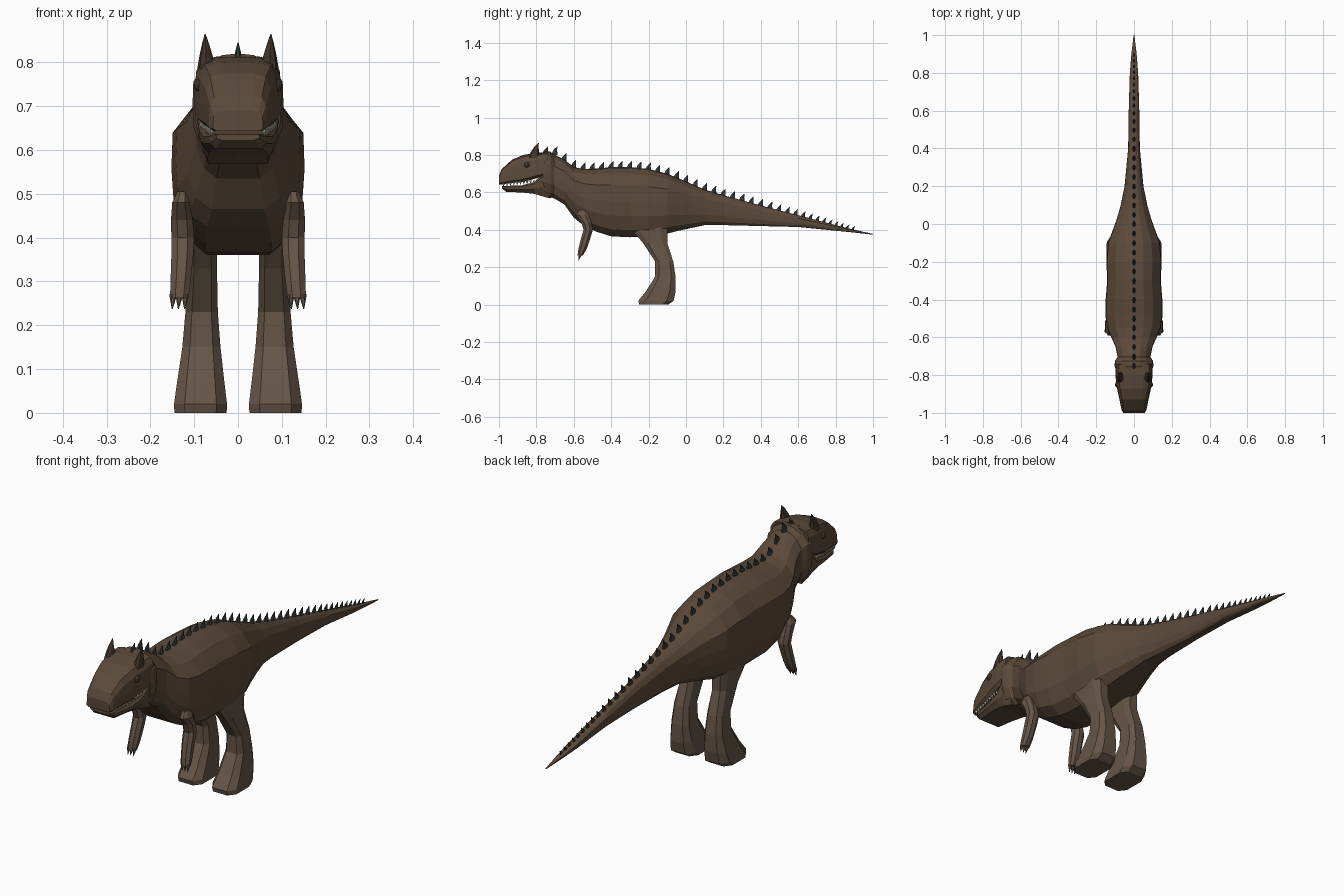
import bpy, bmesh
from math import sin, cos, pi
from mathutils import Vector

if "Cube" in bpy.data.objects:
    bpy.data.objects.remove(bpy.data.objects["Cube"])


def material(name, rgb):
    m = bpy.data.materials.new(name)
    m.diffuse_color = (*rgb, 1)
    m.use_nodes = True
    m.node_tree.nodes["Principled BSDF"].inputs["Base Color"].default_value = m.diffuse_color
    return m


HIDE = material("hide", (0.105, 0.068, 0.042))
LEG = material("leg_hide", (0.13, 0.09, 0.062))
SPIKE = material("spike_grey", (0.035, 0.04, 0.04))
HORN = material("horn_brown", (0.05, 0.033, 0.022))
TOOTH = material("tooth", (0.75, 0.72, 0.62))


def add_loft(bm, rings):
    loops = [[bm.verts.new(p) for p in r] for r in rings]
    n = len(loops[0])
    for a, b in zip(loops, loops[1:]):
        for i in range(n):
            j = (i + 1) % n
            bm.faces.new((a[i], a[j], b[j], b[i]))
    bm.faces.new(loops[0])
    bm.faces.new(loops[-1])


def make(name, lofts, mat, mirror=False, smooth=None):
    bm = bmesh.new()
    for rings in lofts:
        add_loft(bm, rings)
    bmesh.ops.recalc_face_normals(bm, faces=bm.faces)
    me = bpy.data.meshes.new(name)
    bm.to_mesh(me)
    bm.free()
    ob = bpy.data.objects.new(name, me)
    bpy.context.collection.objects.link(ob)
    me.materials.append(mat)
    if mirror:
        ob.modifiers.new("mirror", 'MIRROR')
    if smooth:
        bpy.ops.object.select_all(action='DESELECT')
        ob.select_set(True)
        bpy.context.view_layer.objects.active = ob
        bpy.ops.object.shade_smooth_by_angle(angle=smooth)
    return ob


def along_y(stations, half):
    """Stations (y, half width, top, bottom) with a mirrored half section."""
    full = half + [(-x, z) for x, z in reversed(half[1:-1])]
    return [[(x * w, y, b + z * (t - b)) for x, z in full] for y, w, t, b in stations]


def along_z(stations, c=0.28):
    """Stations (z, y0, y1, x0, x1) as chamfered rectangles."""
    shape = [(c, 0), (1 - c, 0), (1, c), (1, 1 - c), (1 - c, 1), (c, 1), (0, 1 - c), (0, c)]
    return [[(x0 + u * (x1 - x0), y0 + v * (y1 - y0), z) for u, v in shape]
            for z, y0, y1, x0, x1 in stations]


def spine_cone(path, n=6):
    """Rings (centre, x radius, y radius) laid flat in z."""
    return [[(cx + rx * cos(2 * pi * i / n), cy + ry * sin(2 * pi * i / n), cz)
             for i in range(n)] for (cx, cy, cz), rx, ry in path]


# Body, neck and tail
TORSO = [(0, 1), (.35, .985), (.67, .91), (.98, .74), (1, .5), (.97, .3), (.8, .1), (.5, 0), (0, 0)]
body = [(-.77, .085, .80, .60), (-.70, .088, .80, .565), (-.65, .098, .775, .535),
        (-.60, .12, .735, .465), (-.55, .142, .725, .425), (-.48, .152, .727, .39),
        (-.40, .15, .735, .365), (-.30, .142, .735, .36), (-.20, .146, .725, .365),
        (-.10, .138, .70, .38), (-.04, .115, .675, .395), (.03, .09, .645, .41),
        (.10, .07, .615, .425), (.20, .05, .585, .425), (.40, .031, .53, .42),
        (.60, .028, .478, .415), (.80, .022, .425, .395), (.90, .014, .40, .385),
        (1.0, .002, .378, .374)]
make("body_and_tail", [along_y(body, TORSO)], HIDE)

# Collar fold behind the skull
collar = [(-.765, .098, .812, .59), (-.75, .104, .82, .575), (-.725, .10, .818, .57), (-.70, .085, .795, .575)]
make("neck_collar", [along_y(collar, TORSO)], HIDE)

# Skull with upper jaw
SKULL = [(0, 1), (.5, .99), (.82, .93), (.97, .72), (1, .4), (1, .1), (.85, 0), (0, 0)]
skull = [(-1.0, .057, .69, .643), (-.985, .066, .725, .643), (-.93, .077, .775, .65),
         (-.87, .09, .80, .656), (-.80, .099, .812, .675), (-.74, .098, .814, .695)]
make("skull", [along_y(skull, SKULL)], HIDE)

# Lower jaw
JAW = [(0, 1), (.9, 1), (1, .85), (.97, .4), (.75, 0), (0, 0)]
jaw = [(-.985, .05, .635, .622), (-.96, .067, .635, .602), (-.88, .08, .637, .60),
       (-.81, .089, .655, .592), (-.77, .093, .70, .58), (-.73, .09, .70, .568)]
make("lower_jaw", [along_y(jaw, JAW)], HIDE)

# Teeth along the upper lip
teeth = []
for i in range(10):
    y = -.975 + i * .018
    f = (y + .975) / .18
    x, z = .06 + .026 * f, .648 + .018 * f
    teeth.append(spine_cone([((x, y, z), .005, .007), ((x, y, z - .016), .001, .001)], 5))
make("teeth", teeth, TOOTH, True)

# Horns over the eyes
make("horns", [spine_cone([((.072, -.812, .785), .021, .032), ((.073, -.808, .815), .015, .022),
                           ((.074, -.80, .842), .008, .012), ((.075, -.788, .865), .001, .001)], 8)],
     HORN, True, .7)

# Eyes
bm = bmesh.new()
bmesh.ops.create_uvsphere(bm, u_segments=12, v_segments=8, radius=.016)
bmesh.ops.translate(bm, verts=bm.verts, vec=Vector((.085, -.85, .748)))
me = bpy.data.meshes.new("eyes")
bm.to_mesh(me)
bm.free()
me.materials.append(HORN)
eyes = bpy.data.objects.new("eyes", me)
bpy.context.collection.objects.link(eyes)
eyes.modifiers.new("mirror", 'MIRROR')

# Hind legs with wedge feet
leg = [(.46, -.31, -.09, .055, .115), (.40, -.29, -.10, .048, .115), (.33, -.23, -.10, .048, .113),
       (.23, -.165, -.068, .046, .12), (.15, -.165, -.056, .04, .127), (.07, -.215, -.056, .031, .139),
       (.02, -.255, -.066, .025, .146), (0, -.25, -.095, .026, .145)]
make("hind_legs", [along_z(leg, .2)], LEG, True)

# Small arms with claws
arm = [(.505, -.57, -.54, .115, .138), (.48, -.59, -.52, .11, .15), (.44, -.56, -.505, .103, .153),
       (.40, -.547, -.498, .10, .152), (.36, -.56, -.51, .102, .152), (.30, -.575, -.53, .108, .154),
       (.262, -.58, -.552, .113, .155)]
claws = [spine_cone([((x, -.565, .27), .009, .012), ((x + .002, -.574, .237), .001, .001)])
         for x in (.12, .134, .148)]
make("arms", [along_z(arm)] + claws, LEG, True)


# Row of spikes down the back
def top_z(y):
    for a, b in zip(body, body[1:]):
        if a[0] <= y <= b[0]:
            return a[2] + (b[2] - a[2]) * (y - a[0]) / (b[0] - a[0])


spikes = []
y = -.755
while y < .90:
    s = 1 if y < .4 else 1 - .5 * (y - .4) / .5
    z = top_z(y) + (.012 if y < -.7 else 0)
    spikes.append(spine_cone([((0, y, z - .012), .010 * s, .02 * s),
                              ((0, y + .006, z + .014 * s), .006 * s, .012 * s),
                              ((0, y + .016, z + .033 * s), .001, .001)]))
    y += .05 * (s if s > .6 else .6)
make("back_spikes", spikes, SPIKE)
